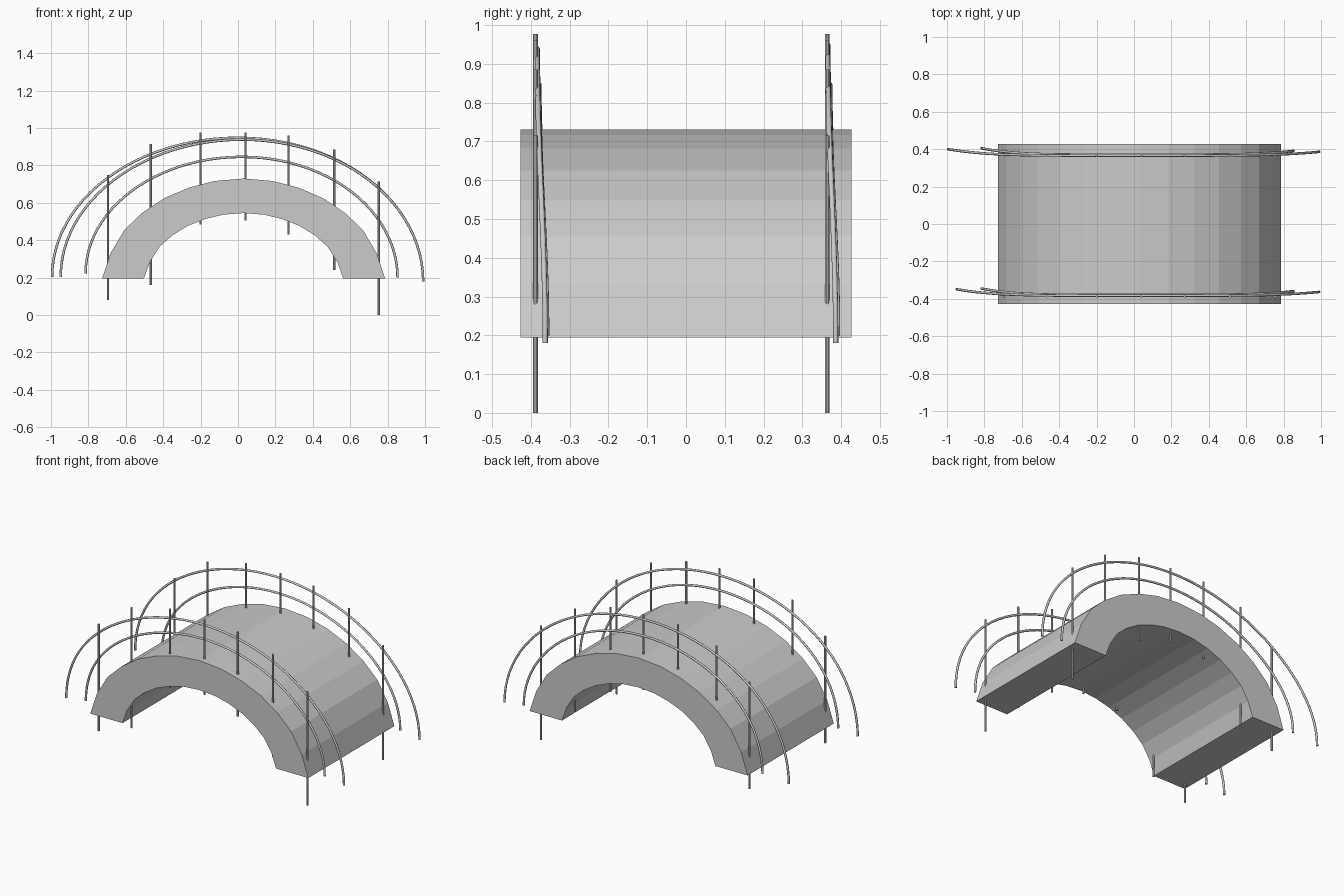
import bpy, bmesh, math

if "Cube" in bpy.data.objects:
    bpy.data.objects.remove(bpy.data.objects["Cube"])

CX, BASE = 0.03, 0.195


def arch_profile(half, sx, sz):
    """Full arch outline, left to right, from half-profile offsets."""
    pts = [(x * sx, z * sz) for x, z in half]
    left = [(CX - x, BASE + z) for x, z in pts]
    right = [(CX + x, BASE + z) for x, z in reversed(pts[:-1])]
    return left + right


# Faceted arched deck
half = [(0.757, 0), (0.712, 0.135), (0.638, 0.26), (0.542, 0.352), (0.425, 0.43),
        (0.291, 0.487), (0.155, 0.522), (0, 0.535)]
outer = arch_profile(half, 1, 1)
inner = arch_profile(half, 0.704, 0.655)
bm = bmesh.new()
rings = []
for (ox, oz), (ix, iz) in zip(outer, inner):
    rings.append([bm.verts.new(p) for p in (
        (ox, -0.427, oz), (ox, 0.427, oz), (ix, 0.427, iz), (ix, -0.427, iz))])
for a, b in zip(rings, rings[1:]):
    for i in range(4):
        j = (i + 1) % 4
        bm.faces.new((a[i], a[j], b[j], b[i]))
bm.faces.new(rings[0])
bm.faces.new(rings[-1])
bmesh.ops.recalc_face_normals(bm, faces=bm.faces)
mesh = bpy.data.meshes.new("arched_deck")
bm.to_mesh(mesh)
bm.free()
bpy.context.collection.objects.link(bpy.data.objects.new("arched_deck", mesh))


def post(name, x, y, z0, z1):
    bpy.ops.mesh.primitive_cylinder_add(vertices=10, radius=0.0062, depth=z1 - z0,
                                        location=(x, y, (z0 + z1) / 2))
    bpy.context.object.name = name
    bpy.ops.object.shade_smooth_by_angle()


def rail(name, x0, x1, z0, z1, top, y):
    """Elliptical tube whose ends drift gently towards +y."""
    curve = bpy.data.curves.new(name, 'CURVE')
    curve.dimensions = '3D'
    curve.bevel_depth = 0.0068
    curve.bevel_resolution = 2
    curve.use_fill_caps = True
    n = 48
    spline = curve.splines.new('POLY')
    spline.points.add(n)
    for i in range(n + 1):
        a = math.pi * i / n
        u = -math.cos(a)
        base = z0 + (z1 - z0) * (u + 1) / 2
        drift = (0.034 if u < 0 else 0.02) * abs(u) ** 5
        spline.points[i].co = ((x0 + x1) / 2 + u * (x1 - x0) / 2, y + drift,
                               base + (top - base) * math.sin(a), 1)
    bpy.context.collection.objects.link(bpy.data.objects.new(name, curve))


# Railing posts on both sides
posts = [(-0.695, 0.08, 0.75), (-0.467, 0.16, 0.915), (-0.2, 0.485, 0.977),
         (0.04, 0.505, 0.977), (0.27, 0.43, 0.96), (0.515, 0.24, 0.885),
         (0.753, 0.0, 0.715)]
for side, y in (("front", -0.388), ("back", 0.364)):
    for i, (x, z0, z1) in enumerate(posts):
        post(f"{side}_post_{i + 1}", x, y, z0, z1)

# Upper and lower handrails
rail("front_upper_rail", -0.948, 0.99, 0.205, 0.18, 0.938, -0.383)
rail("back_upper_rail", -0.994, 0.99, 0.205, 0.18, 0.948, 0.366)
rail("front_lower_rail", -0.815, 0.853, 0.222, 0.2, 0.846, -0.379)
rail("back_lower_rail", -0.815, 0.853, 0.222, 0.2, 0.846, 0.371)
